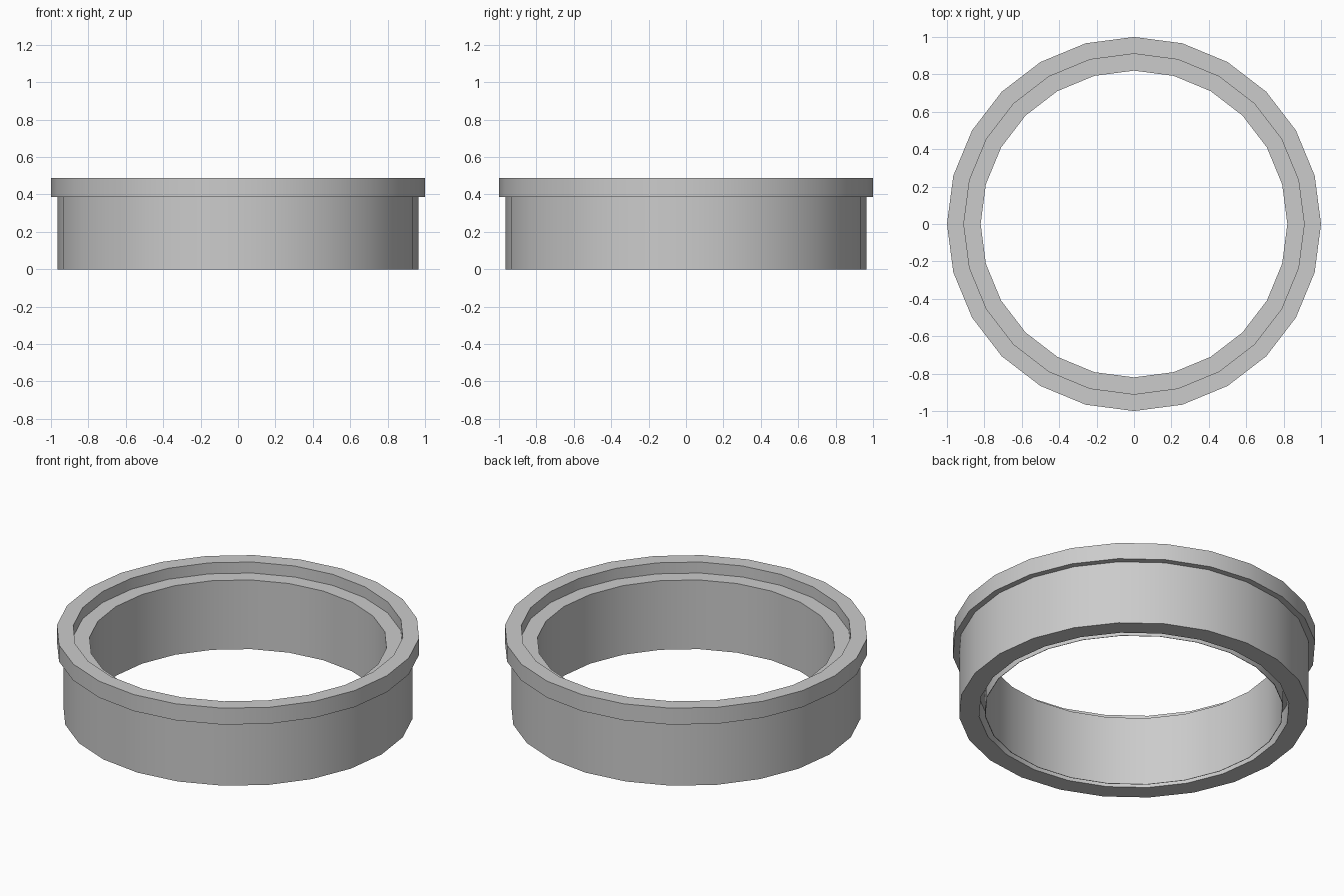
import bpy
import math

if "Cube" in bpy.data.objects:
    bpy.data.objects.remove(bpy.data.objects["Cube"])

SIDES = 24


def lathe(name, profile):
    """Revolve a closed (radius, height) outline around z."""
    n = len(profile)
    verts, faces = [], []
    for i in range(SIDES):
        a = 2 * math.pi * i / SIDES
        verts += [(r * math.cos(a), r * math.sin(a), z) for r, z in profile]
    for i in range(SIDES):
        j = (i + 1) % SIDES
        for k in range(n):
            m = (k + 1) % n
            faces.append((i * n + k, j * n + k, j * n + m, i * n + m))
    mesh = bpy.data.meshes.new(name)
    mesh.from_pydata(verts, [], faces)
    mesh.update()
    obj = bpy.data.objects.new(name, mesh)
    bpy.context.collection.objects.link(obj)
    bpy.ops.object.select_all(action='DESELECT')
    obj.select_set(True)
    bpy.context.view_layer.objects.active = obj
    bpy.ops.object.shade_smooth_by_angle(angle=math.radians(30))
    return obj


# Collar: outer wall, top flange, recessed seat, bore, narrow groove underneath
lathe("flanged_collar", [
    (0.855, 0.0), (0.965, 0.0),
    (0.965, 0.387), (1.0, 0.387),
    (1.0, 0.487), (0.91, 0.487),
    (0.91, 0.42), (0.82, 0.42),
    (0.82, 0.0), (0.823, 0.0),
    (0.823, 0.12), (0.855, 0.12),
])
